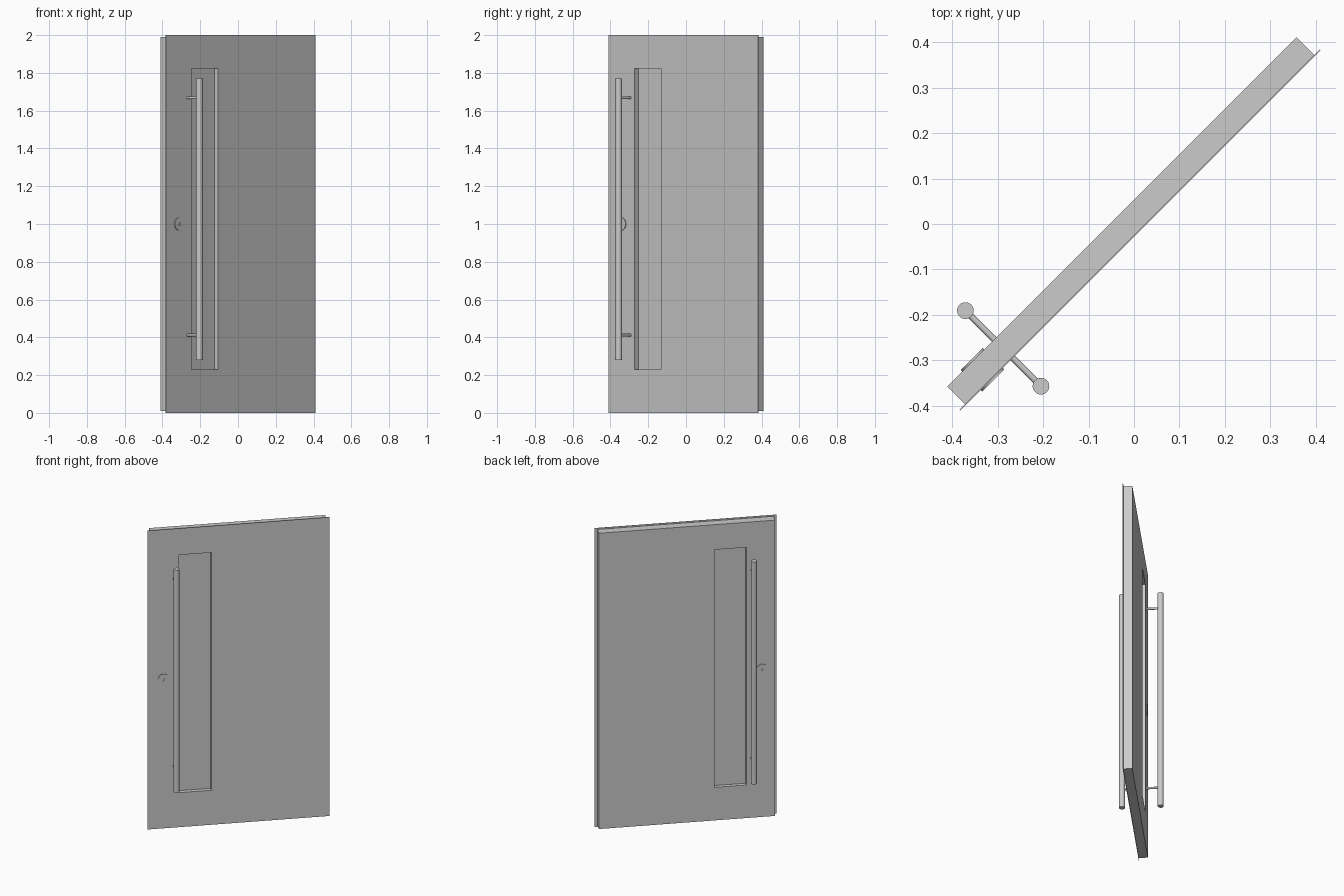
import bpy, bmesh
from math import sin, cos, pi, radians
from mathutils import Matrix, Vector

if "Cube" in bpy.data.objects:
    bpy.data.objects.remove(bpy.data.objects["Cube"])

TURN = radians(45)   # whole door stands at 45 degrees
MID = 0.010          # local y of the middle of the leaf


def finish(name, bm):
    bmesh.ops.recalc_face_normals(bm, faces=bm.faces)
    me = bpy.data.meshes.new(name)
    bm.to_mesh(me)
    bm.free()
    ob = bpy.data.objects.new(name, me)
    bpy.context.collection.objects.link(ob)
    ob.rotation_euler.z = TURN
    bpy.ops.object.select_all(action='DESELECT')
    ob.select_set(True)
    bpy.context.view_layer.objects.active = ob
    bpy.ops.object.shade_smooth_by_angle(angle=radians(35))
    return ob


def plate(name, outlines, y0, y1):
    """Fill (x, z) outlines, inner ones being holes, and extrude from y0 to y1."""
    bm = bmesh.new()
    for pts in outlines:
        vs = [bm.verts.new((x, y0, z)) for x, z in pts]
        for a, b in zip(vs, vs[1:] + vs[:1]):
            bm.edges.new((a, b))
    bmesh.ops.triangle_fill(bm, edges=bm.edges[:], use_beauty=True,
                            normal=Vector((0, -1, 0)))
    ext = bmesh.ops.extrude_face_region(bm, geom=bm.faces[:])
    moved = [g for g in ext['geom'] if isinstance(g, bmesh.types.BMVert)]
    bmesh.ops.translate(bm, vec=(0, y1 - y0, 0), verts=moved)
    return finish(name, bm)


def rod(name, a, b, r, sides=32):
    a, b = Vector(a), Vector(b)
    bm = bmesh.new()
    rot = (b - a).to_track_quat('Z', 'Y').to_matrix().to_4x4()
    bmesh.ops.create_cone(bm, cap_ends=True, segments=sides, radius1=r, radius2=r,
                          depth=(b - a).length,
                          matrix=Matrix.Translation((a + b) / 2) @ rot)
    return finish(name, bm)


def rect(x0, x1, z0, z1):
    return [(x0, z0), (x1, z0), (x1, z1), (x0, z1)]


def arc(cx, cz, r, start, sweep, n):
    return [(cx + r * cos(start + sweep * i / n), cz + r * sin(start + sweep * i / n))
            for i in range(n + 1)]


# door leaf with an opening, slightly larger thin front skin, glass in the opening
window = rect(-0.366, -0.168, 0.231, 1.822)
plate("door_leaf", [rect(-0.543, 0.543, 0.01, 1.99), window], -0.0176, 0.0375)
plate("front_skin", [rect(-0.5605, 0.5605, 0, 2), window], -0.0196, -0.0176)
plate("window_glass", [window], MID - 0.0015, MID + 0.0015)

# lock plate outline with a keyhole
LX, LZ = -0.4625, 1.0
disc = arc(LX, LZ, 0.034, 0, 2 * pi, 48)[:-1]
keyhole = arc(LX, LZ + 0.003, 0.005, radians(-60), radians(300), 16)
keyhole += [(LX - 0.0025, LZ - 0.010), (LX + 0.0025, LZ - 0.010)]

# bar handle and lock plate on each face
for side, label, face in ((-1, "front", -0.0196), (1, "back", 0.0375)):
    y = MID + side * 0.1175
    rod(label + "_handle_bar", (-0.397, y, 0.281), (-0.397, y, 1.771), 0.0183)
    for z, level in ((0.412, "lower"), (1.668, "upper")):
        rod(f"{label}_{level}_handle_post", (-0.397, MID, z), (-0.397, y, z), 0.007, 24)
    plate(label + "_lock_plate", [disc, keyhole], face, face + side * 0.005)
